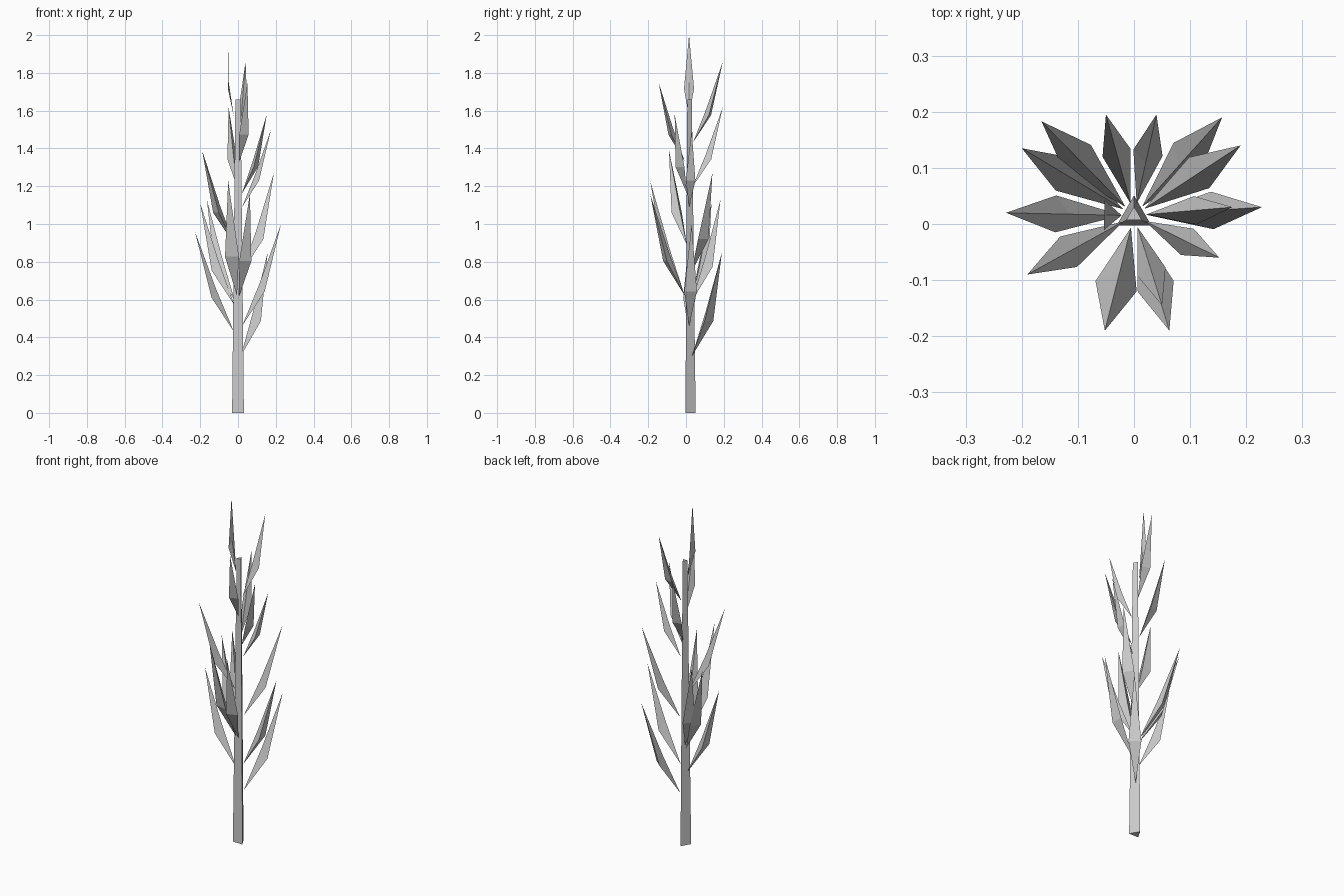
import bpy
import bmesh
from math import radians
from mathutils import Matrix, Vector

cube = bpy.data.objects.get("Cube")
if cube:
    bpy.data.objects.remove(cube, do_unlink=True)

grey = bpy.data.materials.new("plain_grey")
grey.use_nodes = True
colour = (0.6, 0.6, 0.6, 1)
grey.diffuse_color = colour
grey.node_tree.nodes["Principled BSDF"].inputs["Base Color"].default_value = colour


def add_object(name, bm):
    bmesh.ops.recalc_face_normals(bm, faces=bm.faces)
    mesh = bpy.data.meshes.new(name)
    bm.to_mesh(mesh)
    bm.free()
    mesh.materials.append(grey)
    bpy.context.collection.objects.link(bpy.data.objects.new(name, mesh))


# Three-sided stem, tapering upwards, with one corner at the back
STEM_Y, STEM_TOP = 0.015, 1.66
bm = bmesh.new()
bmesh.ops.create_cone(bm, cap_ends=True, segments=3, radius1=0.036, radius2=0.016,
                      depth=STEM_TOP,
                      matrix=Matrix.Translation((0, STEM_Y, STEM_TOP / 2)))
corner = max(bm.verts, key=lambda v: abs(v.co.y - STEM_Y) - abs(v.co.x))
if corner.co.y < STEM_Y:
    bmesh.ops.rotate(bm, verts=bm.verts, cent=(0, STEM_Y, 0),
                     matrix=Matrix.Rotation(radians(180), 3, "Z"))
add_object("stem", bm)


# Leaf: folded upper side with a raised ridge, flat bent underside
def leaf(name, tip, base_z, reach=0.57):
    tip = Vector(tip)
    out = Vector((tip.x, tip.y - STEM_Y, 0)).normalized()
    side = Vector((-out.y, out.x, 0))
    base = Vector((0, STEM_Y, base_z)) + out * 0.022
    height = tip.z - base_z
    length = (tip - base).dot(out)
    half = side * height * 0.062
    mid = base + out * length * reach + Vector((0, 0, height * 0.34))
    ridge = base + out * length * (reach - 0.12) + Vector((0, 0, height * 0.42))

    bm = bmesh.new()
    b, l, r, c, t = [bm.verts.new(p) for p in (base, mid + half, mid - half, ridge, tip)]
    for face in ((b, r, l), (l, r, t), (b, l, c), (b, c, r), (l, t, c), (c, t, r)):
        bm.faces.new(face)
    add_object(name, bm)


# Leaves from the lowest to the highest: tip position, height of the base
leaves = [
    ((0.157, 0.19, 0.85), 0.30),
    ((-0.228, 0.02, 0.96), 0.43),
    ((0.228, 0.03, 1.0), 0.46),
    ((-0.2, 0.135, 1.11), 0.57),
    ((-0.165, 0.183, 1.13), 0.59),
    ((0.063, -0.19, 1.16), 0.62),
    ((-0.052, -0.19, 1.23), 0.62),
    ((0.19, 0.14, 1.27), 0.74),
    ((-0.19, -0.09, 1.39), 0.89),
    ((0.175, 0.03, 1.5), 1.09),
    ((0.152, -0.06, 1.58), 1.16),
    ((-0.05, 0.195, 1.62), 1.2),
    ((0.05, -0.145, 1.75), 1.33),
    ((0.04, 0.195, 1.86), 1.43),
]
for i, (tip, base_z) in enumerate(leaves, 1):
    leaf(f"leaf_{i}", tip, base_z)

# Upright leaf at the very top
leaf("top_leaf", (-0.053, 0.016, 2.0), 1.57, 1.0)
